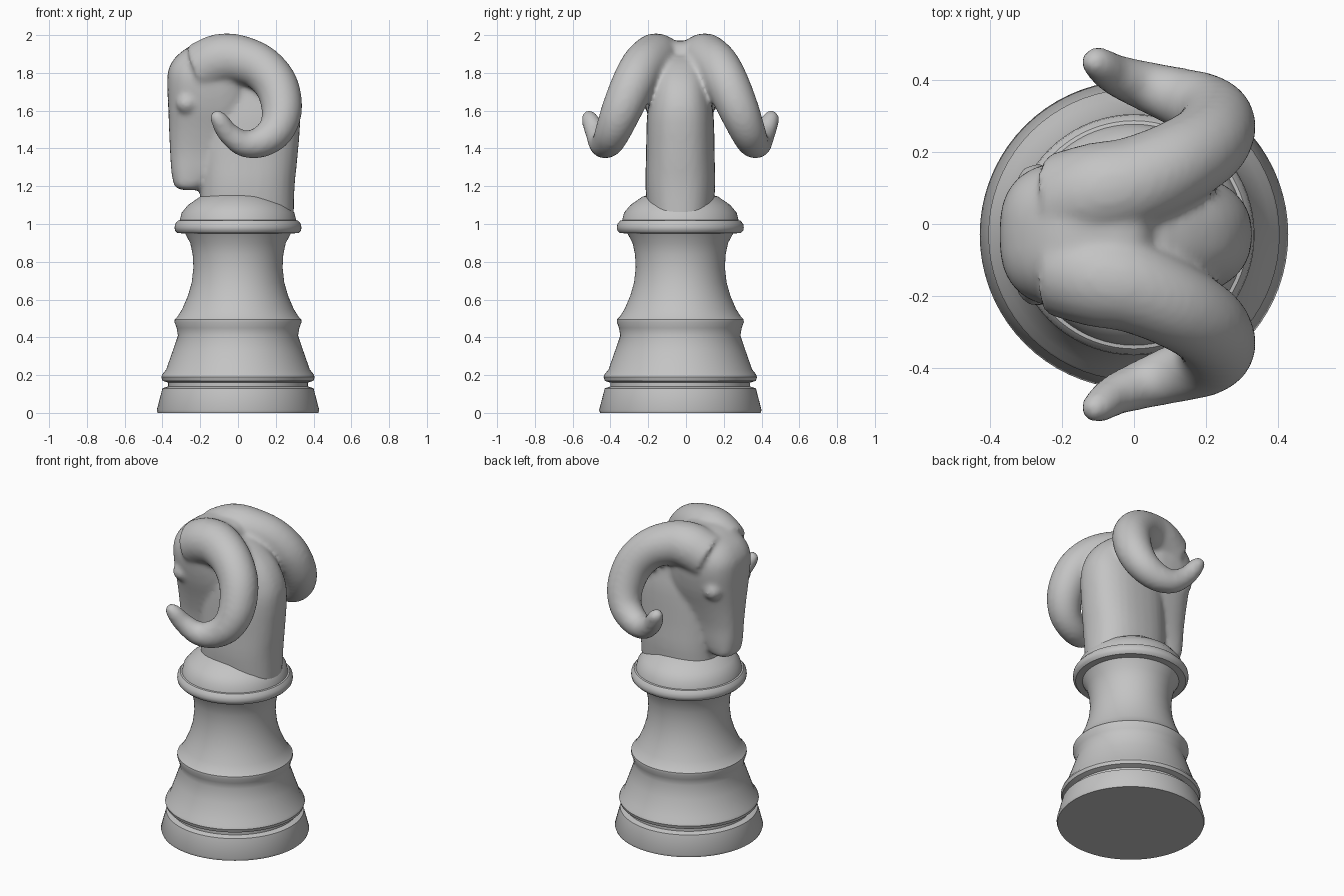
import bpy, bmesh
from math import cos, sin, pi, radians, copysign
from mathutils import Vector

if "Cube" in bpy.data.objects:
    bpy.data.objects.remove(bpy.data.objects["Cube"])

MID = -0.03  # y of the symmetry plane

stone = bpy.data.materials.new("plain grey")
stone.use_nodes = True
GREY = (0.55, 0.55, 0.55, 1)
stone.diffuse_color = GREY
stone.node_tree.nodes["Principled BSDF"].inputs["Base Color"].default_value = GREY


def loft(bm, rings):
    """Skin a list of point rings and cap both ends."""
    loops = [[bm.verts.new(p) for p in ring] for ring in rings]
    n = len(loops[0])
    for a, b in zip(loops, loops[1:]):
        for i in range(n):
            j = (i + 1) % n
            bm.faces.new((a[i], a[j], b[j], b[i]))
    bm.faces.new(loops[0][::-1])
    bm.faces.new(loops[-1])


def oval(z, x0, x1, half, power=1.0, n=32):
    """Horizontal rounded ring from x0 to x1; power below 1 is boxier."""
    pts = []
    for i in range(n):
        c, s = cos(2 * pi * i / n), sin(2 * pi * i / n)
        c, s = copysign(abs(c) ** power, c), copysign(abs(s) ** power, s)
        pts.append(Vector(((x0 + x1) / 2 + c * (x1 - x0) / 2, MID + half * s, z)))
    return pts


def smooth_path(points, steps=6):
    """Catmull-Rom through tuples of any length."""
    p = [Vector(q) for q in points]
    p = [2 * p[0] - p[1]] + p + [2 * p[-1] - p[-2]]
    out = []
    for a, b, c, d in zip(p, p[1:], p[2:], p[3:]):
        for k in range(steps):
            t = k / steps
            out.append((2 * b + (c - a) * t + (2 * a - 5 * b + 4 * c - d) * t ** 2
                        + (3 * b - a - 3 * c + d) * t ** 3) / 2)
    return out + [p[-2]]


def finish(bm, name):
    bmesh.ops.recalc_face_normals(bm, faces=bm.faces)
    mesh = bpy.data.meshes.new(name)
    bm.to_mesh(mesh)
    bm.free()
    mesh.materials.append(stone)
    ob = bpy.data.objects.new(name, mesh)
    bpy.context.collection.objects.link(ob)
    bpy.ops.object.select_all(action="DESELECT")
    ob.select_set(True)
    bpy.context.view_layer.objects.active = ob
    return ob


# Turned pedestal: (radius, height)
profile = [(.425, 0), (.43, .015), (.4, .13), (.37, .14), (.37, .16), (.4, .17),
           (.406, .19), (.4, .205), (.38, .23), (.345, .33), (.318, .41), (.325, .45),
           (.336, .48), (.335, .495), (.32, .51), (.295, .55), (.265, .62), (.245, .69),
           (.236, .77), (.24, .84), (.253, .9), (.28, .95), (.32, .952), (.333, .965),
           (.336, .98), (.333, 1), (.318, 1.018), (.308, 1.02), (.298, 1.06),
           (.265, 1.1), (.2, 1.145), (.1, 1.175), (.02, 1.18)]
bm = bmesh.new()
loft(bm, [oval(z, -r, r, r, n=72) for r, z in profile])
finish(bm, "pedestal")
bpy.ops.object.shade_smooth_by_angle(angle=radians(35))

# Neck: (height, front x, back x, half width)
neck = [(1.02, -.2, .295, .17), (1.2, -.2, .3, .185), (1.35, -.2, .315, .182),
        (1.55, -.2, .33, .178), (1.66, -.2, .315, .165), (1.76, -.2, .26, .15),
        (1.84, -.2, .17, .13), (1.89, -.2, .08, .1)]
# Face: long, wide at the brow and narrow at the muzzle
face = [(1.18, -.30, -.2, .06), (1.2, -.335, -.18, .09), (1.27, -.352, -.1, .105),
        (1.38, -.36, 0, .12), (1.5, -.365, .06, .15), (1.62, -.37, .08, .185),
        (1.74, -.375, .08, .205), (1.82, -.368, .08, .2), (1.89, -.325, .06, .17),
        (1.95, -.24, .02, .12), (1.97, -.17, -.04, .07)]
bm = bmesh.new()
loft(bm, [oval(*q, power=.85) for q in smooth_path(neck, 3)])
loft(bm, [oval(*q, power=.75) for q in smooth_path(face, 3)])

# Curling horns: (x, distance from the middle, height, radius)
horn = [(-.2, .09, 1.82, .14), (-.1, .12, 1.868, .138), (0, .145, 1.872, .13),
        (.12, .2, 1.828, .12), (.205, .255, 1.73, .115), (.232, .312, 1.6, .107),
        (.2, .355, 1.495, .095), (.12, .385, 1.434, .083), (.03, .415, 1.426, .07),
        (-.05, .445, 1.48, .058), (-.095, .475, 1.545, .048), (-.118, .488, 1.58, .034),
        (-.126, .493, 1.594, .015)]
for side in (-1, 1):
    path = smooth_path(horn)
    spots = [Vector((q[0], MID + side * q[1], q[2])) for q in path]
    rings = []
    for i, spot in enumerate(spots):
        along = (spots[min(i + 1, len(spots) - 1)] - spots[max(i - 1, 0)]).normalized()
        u = along.cross(Vector((0, 1, 0))).normalized()
        v = along.cross(u)
        rings.append([spot + path[i][3] * (u * cos(a * pi / 10) + v * sin(a * pi / 10))
                      for a in range(20)])
    loft(bm, rings)
    # Brow bulge
    brow = bmesh.ops.create_uvsphere(bm, u_segments=16, v_segments=10, radius=.06)["verts"]
    bmesh.ops.translate(bm, verts=brow, vec=(-.27, MID + side * .14, 1.64))

# Melt neck, face and horns into one carved form
finish(bm, "horned_head")
ob = bpy.context.object
remesh = ob.modifiers.new("Blend", "REMESH")
remesh.mode = "VOXEL"
remesh.voxel_size = .014
remesh.use_smooth_shade = True
soften = ob.modifiers.new("Soften", "SMOOTH")
soften.factor = .5
soften.iterations = 8
